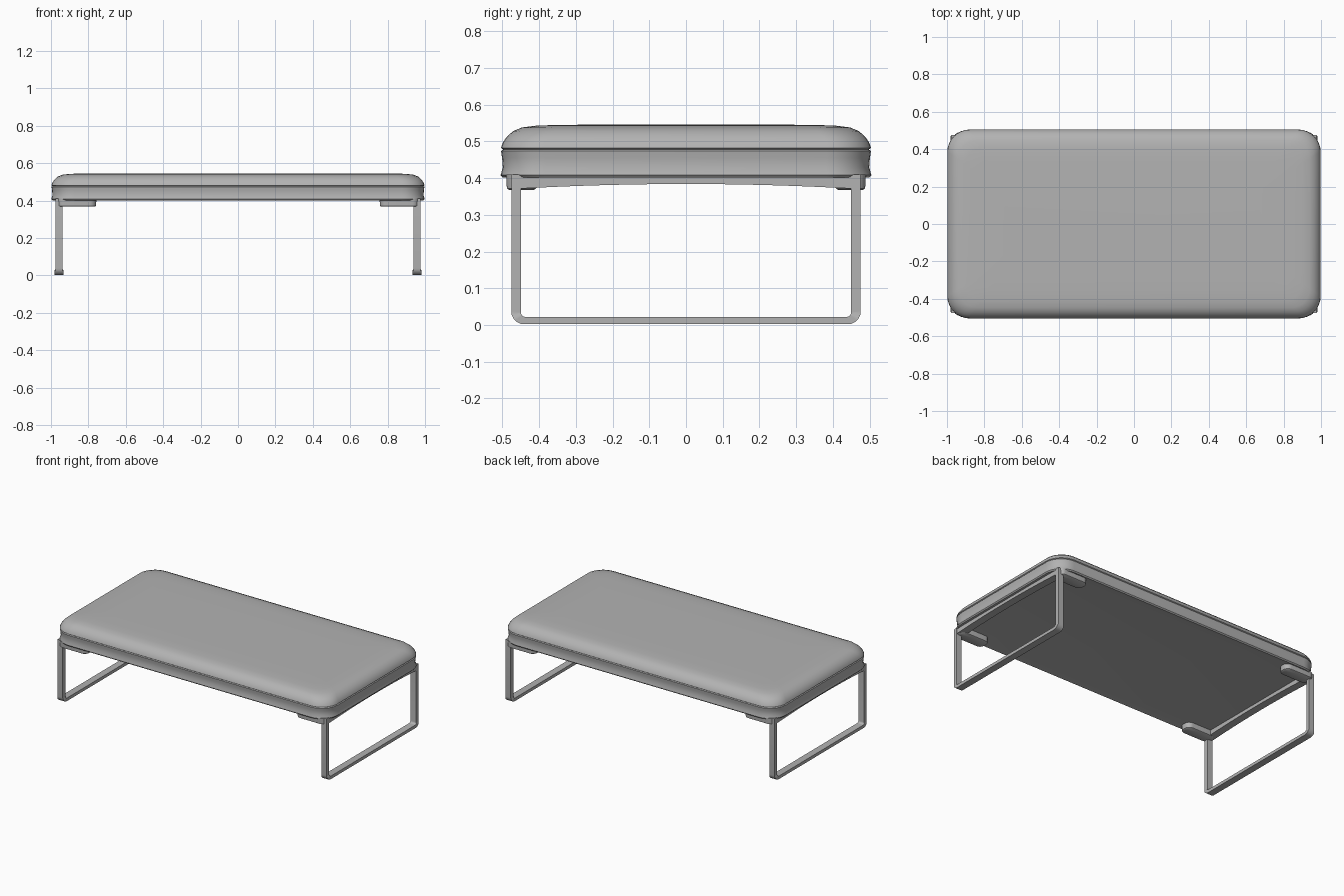
import bpy, bmesh, math

cube = bpy.data.objects.get("Cube")
if cube:
    bpy.data.objects.remove(cube, do_unlink=True)

grey = bpy.data.materials.new("warm grey")
grey.use_nodes = True
COLOUR = (0.45, 0.45, 0.45, 1)
grey.diffuse_color = COLOUR
grey.node_tree.nodes["Principled BSDF"].inputs["Base Color"].default_value = COLOUR


def loft(name, rings, closed=False, angle=35):
    """Skin a list of rings; cap the ends unless the loft closes on itself."""
    bm = bmesh.new()
    loops = [[bm.verts.new(p) for p in ring] for ring in rings]
    pairs = list(zip(loops, loops[1:]))
    if closed:
        pairs.append((loops[-1], loops[0]))
    for a, b in pairs:
        for i in range(len(a)):
            j = (i + 1) % len(a)
            bm.faces.new((a[i], a[j], b[j], b[i]))
    if not closed:
        bm.faces.new(loops[0][::-1])
        bm.faces.new(loops[-1])
    bmesh.ops.recalc_face_normals(bm, faces=bm.faces)
    mesh = bpy.data.meshes.new(name)
    bm.to_mesh(mesh)
    bm.free()
    obj = bpy.data.objects.new(name, mesh)
    bpy.context.collection.objects.link(obj)
    mesh.materials.append(grey)
    bpy.ops.object.select_all(action="DESELECT")
    obj.select_set(True)
    bpy.context.view_layer.objects.active = obj
    bpy.ops.object.shade_smooth_by_angle(angle=math.radians(angle))
    return obj


def rounded_rect(hx, hy, r, z, cx=0, cy=0, steps=8):
    pts = []
    for k, (sx, sy) in enumerate(((1, 1), (-1, 1), (-1, -1), (1, -1))):
        for s in range(steps + 1):
            a = math.pi / 2 * (k + s / steps)
            pts.append((cx + sx * (hx - r) + r * math.cos(a),
                        cy + sy * (hy - r) + r * math.sin(a), z))
    return pts


# Upholstered cushion: side band, seam groove, domed top
profile = [(0.04, 0.405), (0.008, 0.401), (0.002, 0.408), (0.008, 0.43),
           (0.006, 0.455), (0.003, 0.474), (0.009, 0.478), (0.003, 0.482),
           (0.007, 0.495), (0.018, 0.512), (0.036, 0.528), (0.06, 0.538),
           (0.1, 0.543), (0.16, 0.545), (0.3, 0.546)]
loft("cushion", [rounded_rect(1 - i, 0.507 - i, max(0.12 - i * 0.3, 0.04), z)
                 for i, z in profile])


def leg_path(hy, bottom, r, top=0.41, steps=6):
    """U outline in the yz plane with rounded lower corners."""
    half = [(hy, top)]
    for s in range(steps + 1):
        a = math.pi / 2 * s / steps
        half.append((hy - r + r * math.cos(a), bottom + r - r * math.sin(a)))
    return half + [(-y, z) for y, z in reversed(half)]


for side, label in ((1, "left"), (-1, "right")):
    # Flat-bar sled leg
    rings = []
    for (yo, zo), (yi, zi) in zip(leg_path(0.476, 0.002, 0.035),
                                  leg_path(0.45, 0.022, 0.013)):
        w = 0.023 if zo < 0.02 else 0.019
        xa, xb = side * (0.957 - w), side * (0.957 + w)
        rings.append([(xa, yo, zo), (xb, yo, zo), (xb, yi, zi), (xa, yi, zi)])
    loft(label + "_sled_leg", rings)

    # Gently arched rail under the cushion end
    rail = []
    for s in range(17):
        y = -0.46 + 0.92 * s / 16
        z = 0.384 - 0.013 * (y / 0.46) ** 2
        xa, xb = side * 0.925, side * 0.975
        rail.append([(xa, y, z), (xb, y, z), (xb, y, 0.41), (xa, y, 0.41)])
    loft(label + "_end_rail", rail)

    # Mounting pads beside the leg tops
    for depth, where in ((-1, "front"), (1, "back")):
        loft(f"{where}_{label}_mounting_pad",
             [rounded_rect(0.105 - i, 0.042 - i, 0.036 - i, z,
                           side * 0.862, depth * 0.448)
              for i, z in ((0.008, 0.368), (0.002, 0.372), (0, 0.41))])
